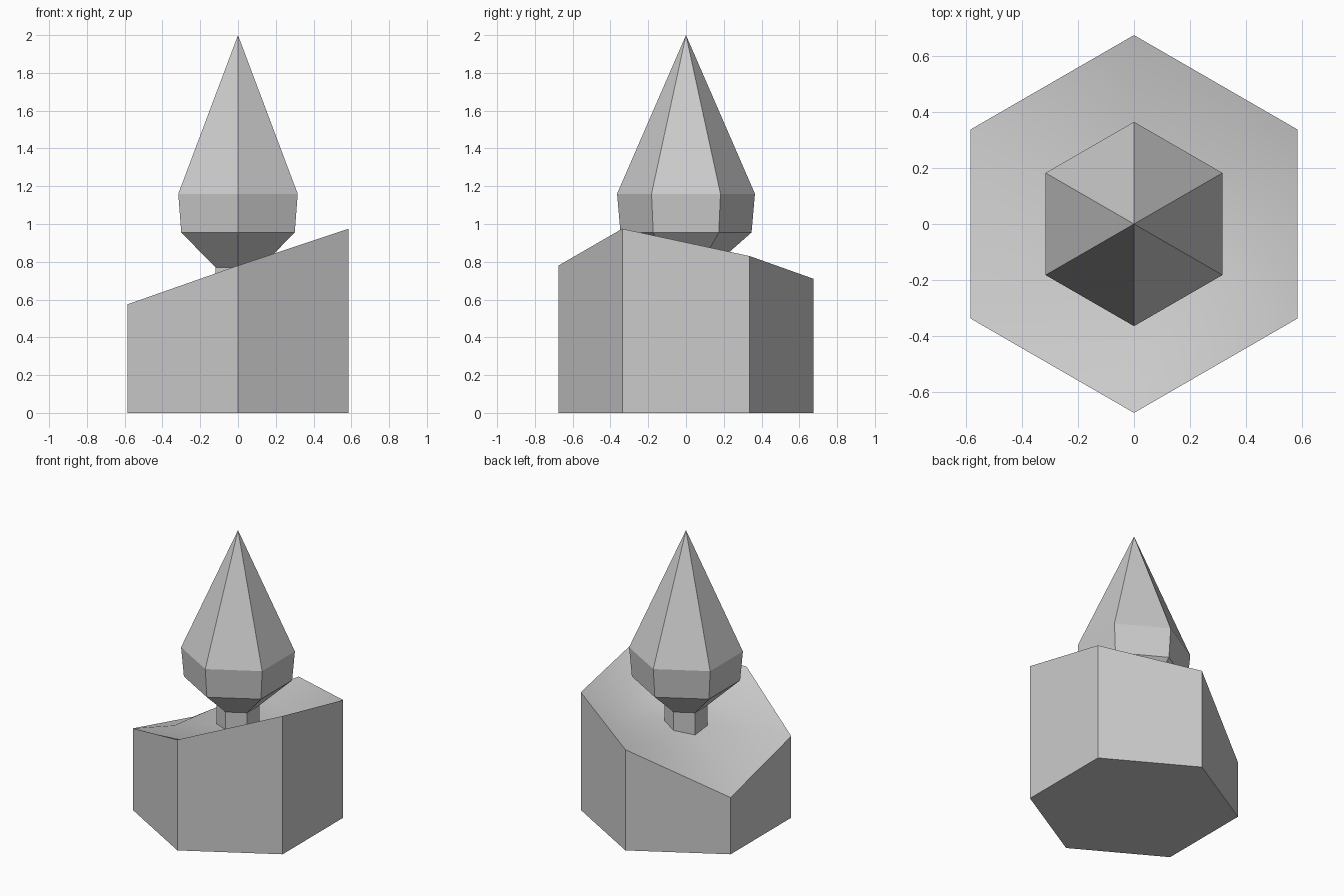
import bpy, bmesh, math

cube = bpy.data.objects.get("Cube")
if cube:
    bpy.data.objects.remove(cube, do_unlink=True)

stone = bpy.data.materials.new("light_grey")
stone.use_nodes = True
GREY = (0.6, 0.6, 0.6, 1)
stone.diffuse_color = GREY
stone.node_tree.nodes["Principled BSDF"].inputs["Base Color"].default_value = GREY

SIDES = 6


def hex_ring(bm, radius, heights):
    """Six corners, starting at 30 degrees, each with its own height."""
    angles = [math.radians(30 + 60 * i) for i in range(SIDES)]
    return [bm.verts.new((radius * math.cos(a), radius * math.sin(a), z))
            for a, z in zip(angles, heights)]


def bridge(bm, lower, upper):
    for i in range(SIDES):
        j = (i + 1) % SIDES
        bm.faces.new((lower[i], lower[j], upper[j], upper[i]))


def fan(bm, ring, tip):
    for i in range(SIDES):
        bm.faces.new((ring[i], ring[(i + 1) % SIDES], tip))


def finish(bm, name):
    bmesh.ops.recalc_face_normals(bm, faces=bm.faces)
    mesh = bpy.data.meshes.new(name)
    bm.to_mesh(mesh)
    bm.free()
    mesh.materials.append(stone)
    obj = bpy.data.objects.new(name, mesh)
    bpy.context.collection.objects.link(obj)
    return obj


# Ground block: hexagonal column with an uneven rim and a gentle worn top
rim = [0.83, 0.71, 0.40, 0.575, 0.78, 0.975]
middle = 0.64
bm = bmesh.new()
base = hex_ring(bm, 0.675, [0] * SIDES)
edge = hex_ring(bm, 0.675, rim)
inner = hex_ring(bm, 0.41, [middle + 0.25 * (z - 0.71) for z in rim])
bm.faces.new(base)
bridge(bm, base, edge)
bridge(bm, edge, inner)
fan(bm, inner, bm.verts.new((0, 0, middle)))
block = finish(bm, "ground_block")

# Soft shading over the worn top, crisp walls
bpy.context.view_layer.objects.active = block
block.select_set(True)
bpy.ops.object.shade_smooth_by_angle(angle=math.radians(35))
block.select_set(False)

# Stem
bm = bmesh.new()
foot = hex_ring(bm, 0.137, [0.55] * SIDES)
neck = hex_ring(bm, 0.137, [0.77] * SIDES)
bm.faces.new(foot)
bridge(bm, foot, neck)
bm.faces.new(neck)
finish(bm, "stem")

# Pointed crown: flaring underside, short band, tall spire
bm = bmesh.new()
rings = [hex_ring(bm, r, [z] * SIDES)
         for r, z in ((0.137, 0.77), (0.347, 0.955), (0.365, 1.16))]
bm.faces.new(rings[0])
for lower, upper in zip(rings, rings[1:]):
    bridge(bm, lower, upper)
fan(bm, rings[-1], bm.verts.new((0, 0, 2)))
finish(bm, "crown")
